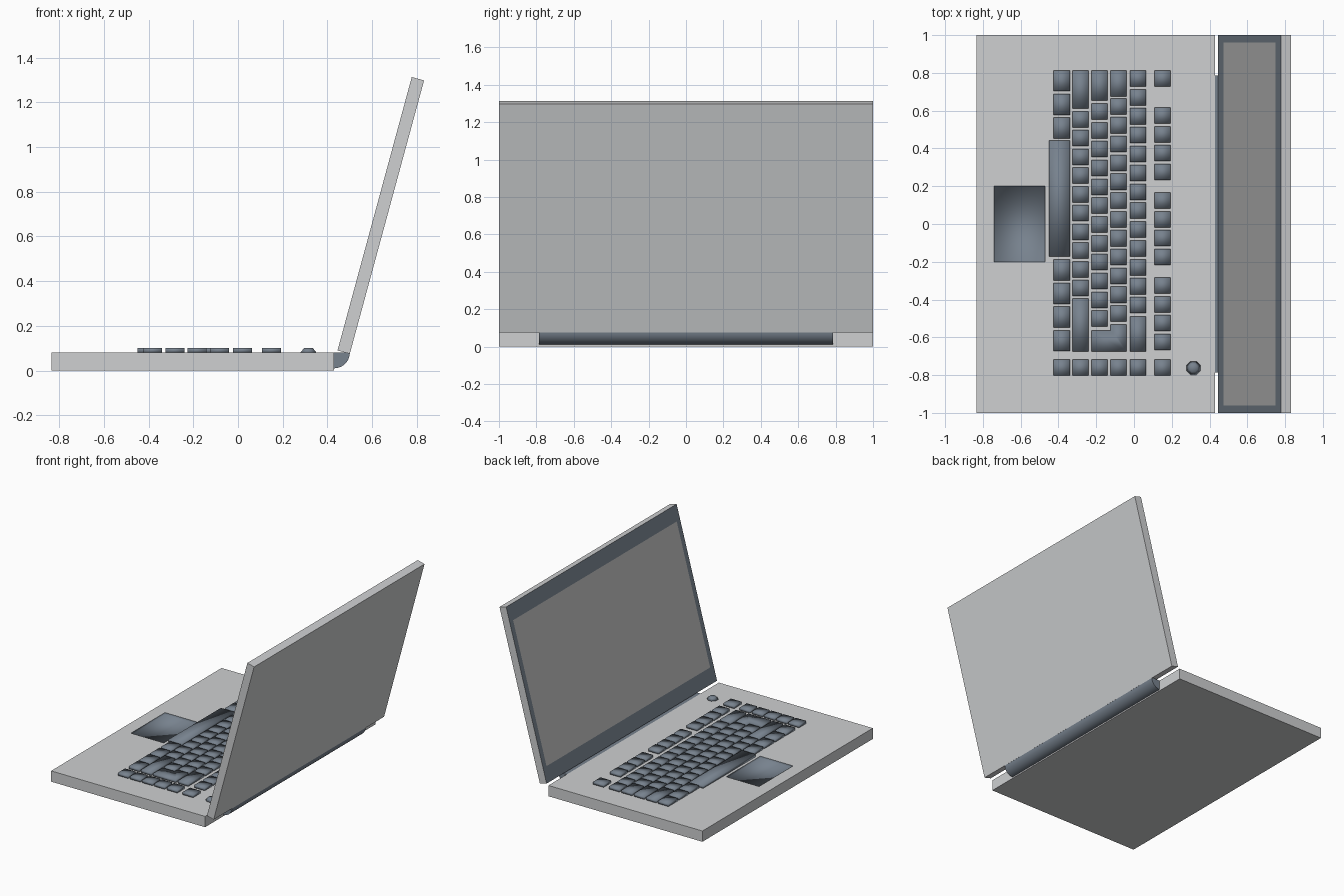
import bpy, bmesh, math
from mathutils import Matrix

if "Cube" in bpy.data.objects:
    bpy.data.objects.remove(bpy.data.objects["Cube"])


def material(name, rgb):
    m = bpy.data.materials.new(name)
    m.use_nodes = True
    m.diffuse_color = (*rgb, 1)
    m.node_tree.nodes["Principled BSDF"].inputs["Base Color"].default_value = (*rgb, 1)
    return m


silver = material("silver shell", (0.62, 0.63, 0.64))
slate = material("slate blue", (0.185, 0.223, 0.27))
grey = material("screen grey", (0.5, 0.5, 0.5))


def finish(name, bm, mats, smooth=False):
    if smooth:
        for f in bm.faces:
            f.smooth = True
    me = bpy.data.meshes.new(name)
    bm.to_mesh(me)
    bm.free()
    for m in mats:
        me.materials.append(m)
    ob = bpy.data.objects.new(name, me)
    bpy.context.collection.objects.link(ob)
    return ob


def add_box(bm, *spans):
    size = [b - a for a, b in spans]
    mid = [(a + b) / 2 for a, b in spans]
    mat = Matrix.Translation(mid) @ Matrix.Diagonal((*size, 1))
    bmesh.ops.create_cube(bm, size=1, matrix=mat)


def add_prism(bm, points, depth):
    """Extrude a closed outline of 3D points along a vector."""
    face = bm.faces.new([bm.verts.new(p) for p in points])
    new = bmesh.ops.extrude_face_region(bm, geom=[face])["geom"]
    bmesh.ops.translate(bm, vec=depth,
                        verts=[v for v in new if isinstance(v, bmesh.types.BMVert)])
    bmesh.ops.recalc_face_normals(bm, faces=bm.faces)


def inset_rectangle(bm, face, spans):
    """Inset a face and move its new corners to the given spans, by axis."""
    mid = face.calc_center_median()
    bmesh.ops.inset_individual(bm, faces=[face], thickness=0.01)
    for v in face.verts:
        for axis, (lo, hi) in spans.items():
            v.co[axis] = lo if v.co[axis] < mid[axis] else hi


# Base shell with a sunken touchpad
bm = bmesh.new()
add_box(bm, (-0.835, 0.43), (-1, 1), (0, 0.08))
top = max(bm.faces, key=lambda f: f.normal.z)
inset_rectangle(bm, top, {0: (-0.74, -0.47), 1: (-0.2, 0.2)})
walls = bmesh.ops.inset_individual(bm, faces=[top], thickness=0.001, depth=-0.015)["faces"]
for f in walls + [top]:
    f.material_index = 1
    f.smooth = True
finish("base", bm, [silver, slate])

# Lid with bezel and screen, leaning back
LENGTH = 1.267
bm = bmesh.new()
add_box(bm, (0, 0.057), (-1, 1), (0, LENGTH))
front = min(bm.faces, key=lambda f: f.normal.x)
inset_rectangle(bm, front, {1: (-0.96, 0.96), 2: (0.11, LENGTH - 0.11)})
for f in bm.faces:
    if f.normal.x < -0.9:
        f.material_index = 1
front.material_index = 2
lid = finish("lid", bm, [silver, slate, grey])
lid.location = (0.445, 0, 0.09)
lid.rotation_euler.y = math.radians(15.2)

# Rounded hinge bar
bm = bmesh.new()
outline = [(0.43, 0.08), (0.43, 0.01)]
for i in range(1, 8):
    a = math.radians(90 * i / 7)
    outline.append((0.43 + 0.07 * math.sin(a), 0.08 - 0.07 * math.cos(a)))
add_prism(bm, [(x, -0.785, z) for x, z in outline], (0, 1.57, 0))
hinge = finish("hinge", bm, [slate])
bpy.context.view_layer.objects.active = hinge
hinge.select_set(True)
bpy.ops.object.shade_smooth_by_angle(angle=math.radians(40))

# Keyboard
KEY = 0.085
KEY_Z = (0.079, 0.1)
END = -0.675


def run(start, count, pitch=0.0997, size=KEY):
    return [(start - i * pitch - size, start - i * pitch) for i in range(count)]


columns = {
    "bottom_keys": (-0.425, run(0.813, 3, 0.125, 0.11) + run(-0.188, 4, 0.125, 0.11)),
    "shift_keys": (-0.325, [(0.612, 0.813), (END, -0.395)] + run(0.596, 10, 0.0992)),
    "home_keys": (-0.225, [(0.654, 0.813)] + run(0.638, 12)),
    "upper_keys": (-0.125, [(0.675, 0.813)] + run(0.665, 12)),
    "number_keys": (-0.022, [(END, -0.49)] + run(0.813, 13, 0.1)),
    "function_keys": (0.108, run(0.813, 1) + run(0.617, 4) + run(0.167, 4) + run(-0.283, 4)),
}
for name, (x, spans) in columns.items():
    bm = bmesh.new()
    for span in spans + run(-0.718, 1):
        add_box(bm, (x, x + KEY), span, KEY_Z)
    finish(name, bm, [slate], smooth=True)

bm = bmesh.new()
add_box(bm, (-0.45, -0.34), (-0.172, 0.442), KEY_Z)
finish("space_bar", bm, [slate], smooth=True)

# L-shaped enter key
bm = bmesh.new()
shape = [(-0.225, END), (-0.04, END), (-0.04, -0.532), (-0.125, -0.532),
         (-0.125, -0.564), (-0.225, -0.564)]
add_prism(bm, [(x, y, KEY_Z[0]) for x, y in shape], (0, 0, KEY_Z[1] - KEY_Z[0]))
finish("enter_key", bm, [slate], smooth=True)

# Power button
bm = bmesh.new()
bmesh.ops.create_cone(bm, cap_ends=True, segments=8, radius1=0.04, radius2=0.022, depth=0.021,
                      matrix=Matrix.Translation((0.315, -0.763, 0.0895))
                      @ Matrix.Rotation(math.radians(22.5), 4, "Z"))
finish("power_button", bm, [slate], smooth=True)
